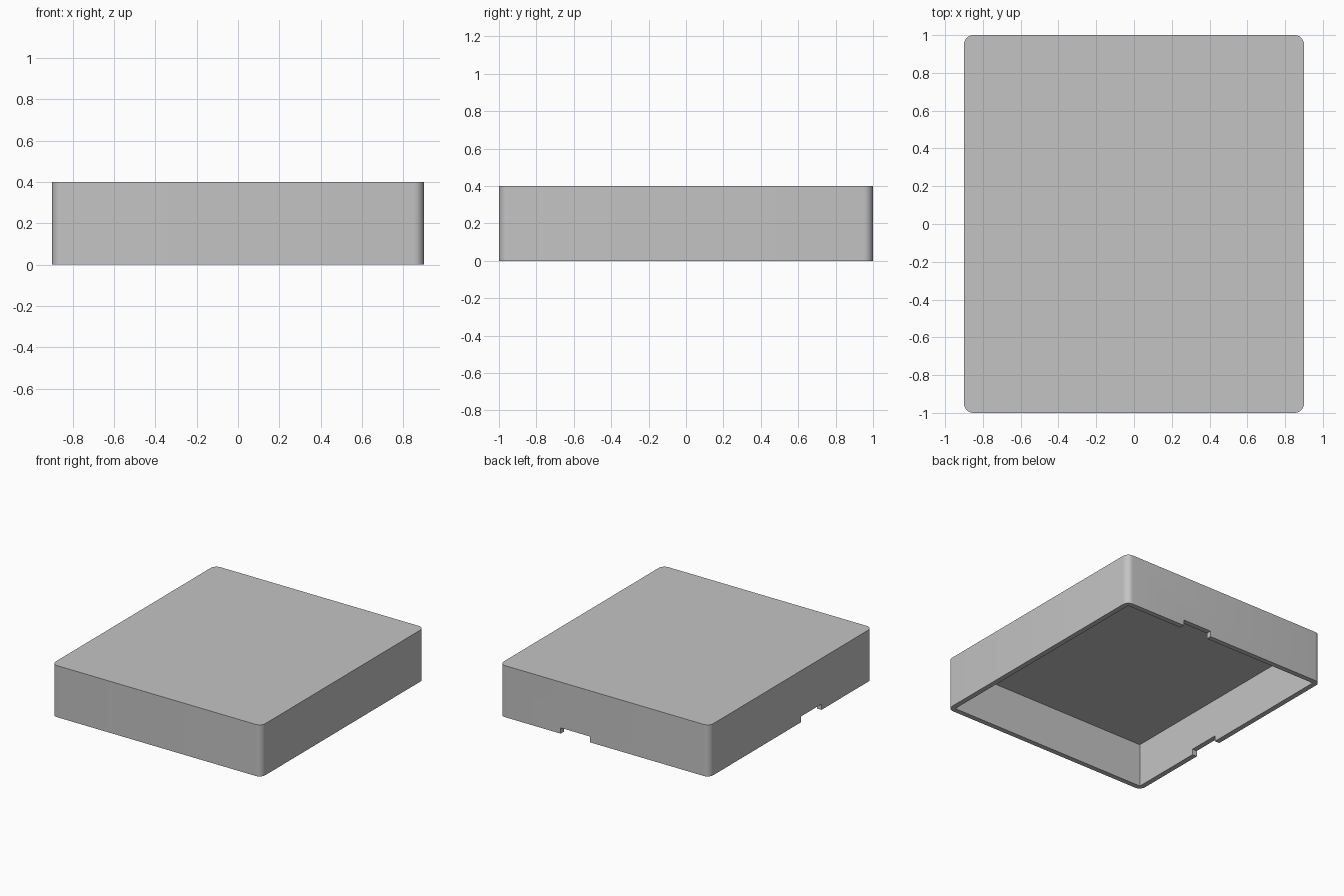
import bpy
import bmesh
from mathutils import Matrix, Vector

default = bpy.data.objects.get("Cube")
if default:
    bpy.data.objects.remove(default, do_unlink=True)

WIDTH, DEPTH, HEIGHT = 1.8, 2.0, 0.4
WALL, CEILING, CORNER = 0.04, 0.34, 0.05
NOTCH_NEAR, NOTCH_FAR, NOTCH_TOP = 0.125, 0.375, 0.045

grey = bpy.data.materials.new("plain grey")
grey.use_nodes = True
colour = (0.55, 0.55, 0.55, 1)
grey.diffuse_color = colour
grey.node_tree.nodes["Principled BSDF"].inputs["Base Color"].default_value = colour


def box(name, low, high, radius=0):
    """Box between two corners, with optional rounded upright edges."""
    low, high = Vector(low), Vector(high)
    bm = bmesh.new()
    place = Matrix.Translation((low + high) / 2) @ Matrix.Diagonal((*(high - low), 1))
    bmesh.ops.create_cube(bm, size=1, matrix=place)
    if radius:
        upright = [e for e in bm.edges
                   if abs(e.verts[0].co.z - e.verts[1].co.z) > 0.01]
        bmesh.ops.bevel(bm, geom=upright, offset=radius, segments=8,
                        profile=0.5, affect='EDGES')
    mesh = bpy.data.meshes.new(name)
    bm.to_mesh(mesh)
    bm.free()
    mesh.materials.append(grey)
    obj = bpy.data.objects.new(name, mesh)
    bpy.context.collection.objects.link(obj)
    return obj


# Rounded outer block
x, y = WIDTH / 2, DEPTH / 2
lid = box("lid", (-x, -y, 0), (x, y, HEIGHT), CORNER)

# Hollow underside, and one notch in the back wall and one in a side wall
cutters = [
    box("hollow_cutter", (WALL - x, WALL - y, -0.1), (x - WALL, y - WALL, CEILING)),
    box("back_notch_cutter", (NOTCH_NEAR, y - 0.1, -0.1), (NOTCH_FAR, y + 0.1, NOTCH_TOP)),
    box("side_notch_cutter", (-x - 0.1, -NOTCH_FAR, -0.1), (0.1 - x, -NOTCH_NEAR, NOTCH_TOP)),
]
bpy.ops.object.select_all(action='DESELECT')
lid.select_set(True)
bpy.context.view_layer.objects.active = lid
for cutter in cutters:
    cutter.hide_render = True
    cut = lid.modifiers.new(cutter.name, 'BOOLEAN')
    cut.operation = 'DIFFERENCE'
    cut.solver = 'EXACT'
    cut.object = cutter
    bpy.ops.object.modifier_apply(modifier=cut.name)
    bpy.data.objects.remove(cutter, do_unlink=True)

# Smooth rounded corners, crisp rims
bpy.ops.object.shade_smooth_by_angle(angle=0.5)
